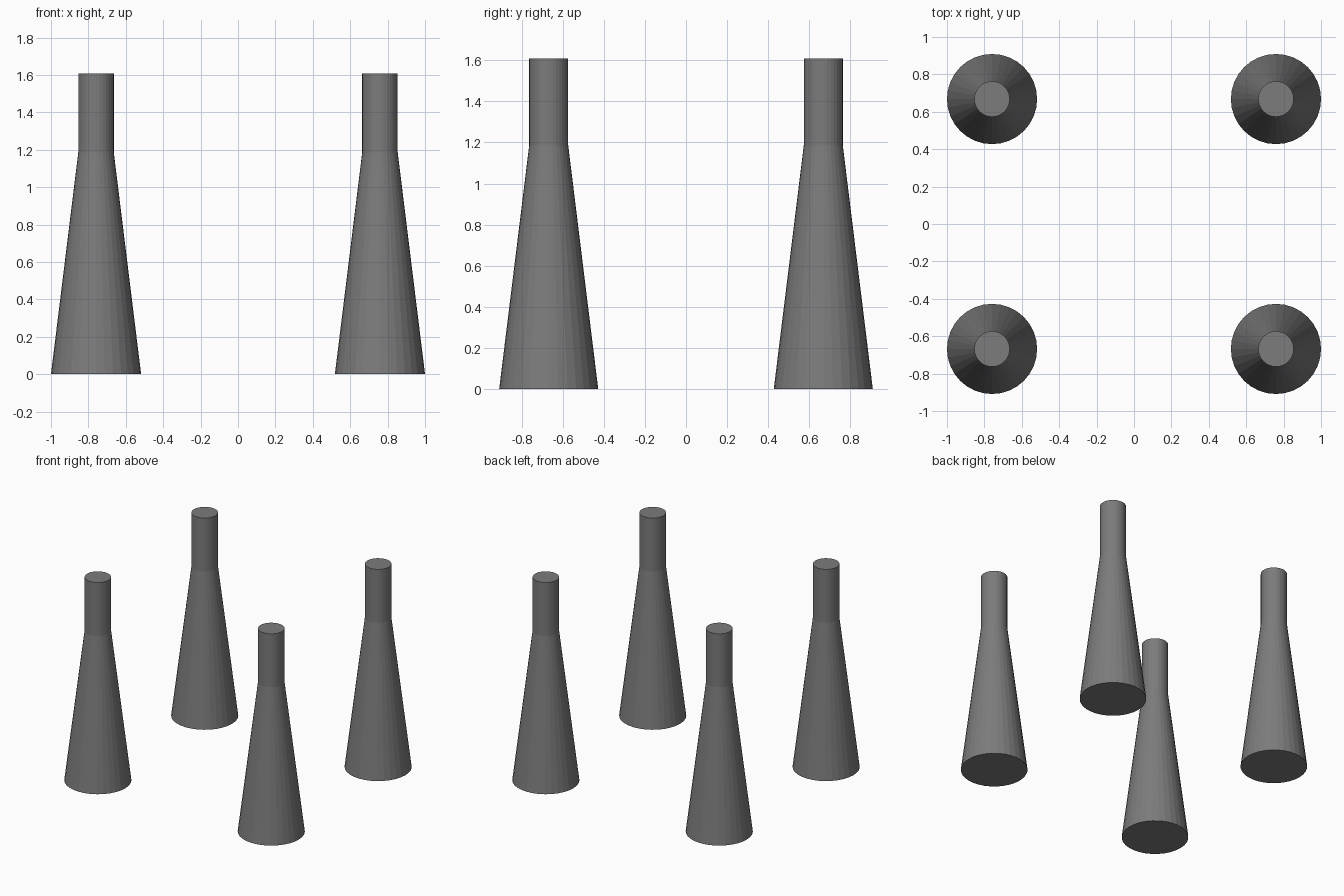
import bpy
import bmesh
from math import cos, sin, tau

if "Cube" in bpy.data.objects:
    bpy.data.objects.remove(bpy.data.objects["Cube"])

SIDES = 32
# (radius, height) outline: wide foot, tapered body, straight neck
PROFILE = [(0.241, 0.0), (0.095, 1.185), (0.095, 1.607)]


def turned_mesh(name, profile):
    """Revolve the outline around z and cap both ends."""
    bm = bmesh.new()
    rings = [[bm.verts.new((r * cos(tau * i / SIDES), r * sin(tau * i / SIDES), z))
              for i in range(SIDES)] for r, z in profile]
    for low, high in zip(rings, rings[1:]):
        for i in range(SIDES):
            j = (i + 1) % SIDES
            bm.faces.new((low[i], low[j], high[j], high[i]))
    bm.faces.new(rings[0][::-1])
    bm.faces.new(rings[-1])
    mesh = bpy.data.meshes.new(name)
    bm.to_mesh(mesh)
    bm.free()
    return mesh


# Dark grey finish
dark_grey = bpy.data.materials.new("dark_grey")
dark_grey.diffuse_color = (0.2, 0.2, 0.2, 1)
dark_grey.use_nodes = True
dark_grey.node_tree.nodes["Principled BSDF"].inputs["Base Color"].default_value = dark_grey.diffuse_color

# Four identical tapered legs, one at each corner
leg_mesh = turned_mesh("tapered_leg", PROFILE)
leg_mesh.materials.append(dark_grey)
for side, x in (("left", -0.759), ("right", 0.759)):
    for end, y in (("front", -0.668), ("back", 0.668)):
        leg = bpy.data.objects.new(f"{end}_{side}_leg", leg_mesh)
        leg.location = (x, y, 0)
        bpy.context.collection.objects.link(leg)
